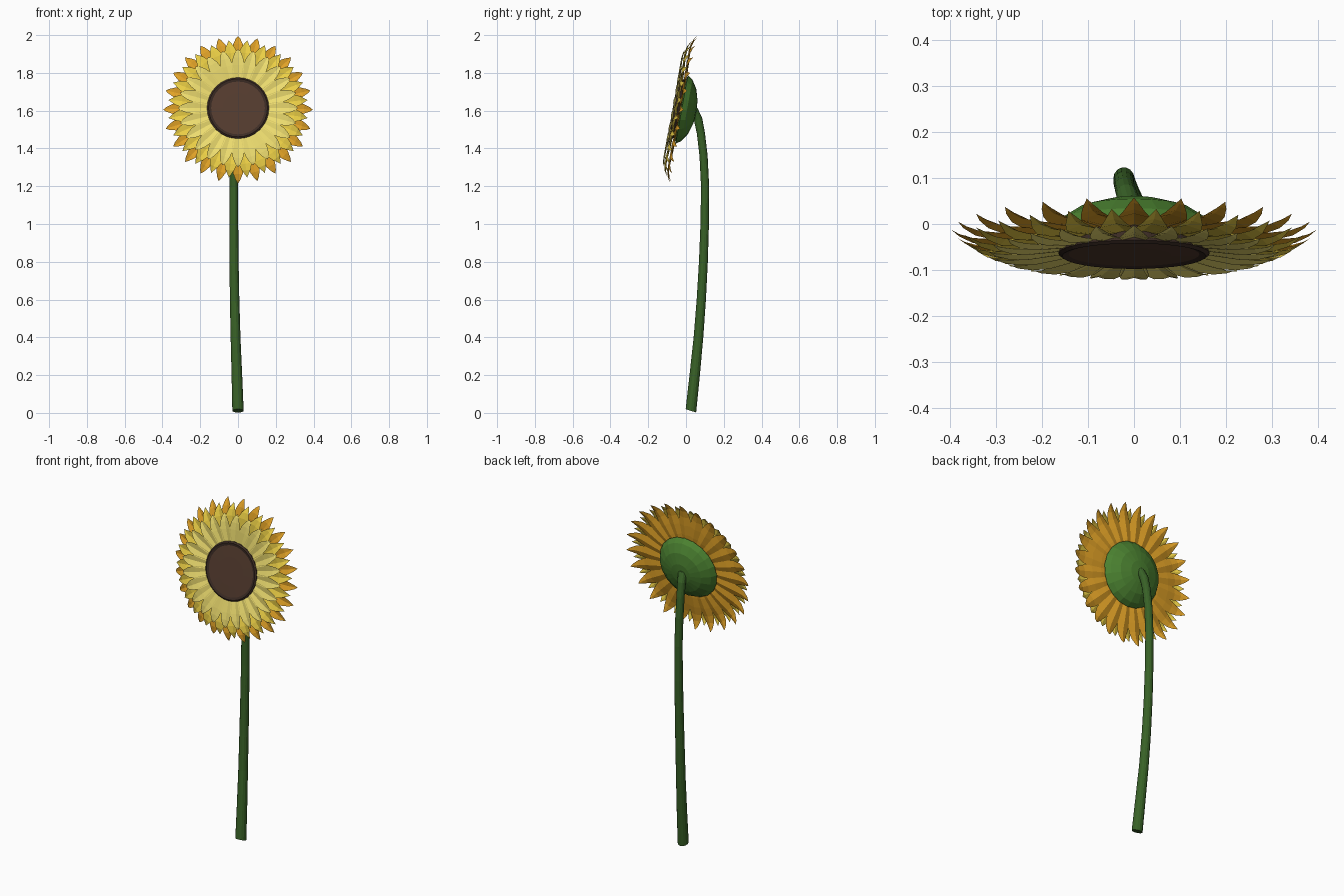
import bpy, bmesh, math
from mathutils import Matrix, Vector

if "Cube" in bpy.data.objects:
    bpy.data.objects.remove(bpy.data.objects["Cube"])


def material(name, rgb):
    m = bpy.data.materials.new(name)
    m.diffuse_color = (*rgb, 1)
    m.use_nodes = True
    m.node_tree.nodes["Principled BSDF"].inputs["Base Color"].default_value = m.diffuse_color
    return m


GREEN = material("stem_green", (0.04, 0.12, 0.02))
LEAF = material("calyx_green", (0.07, 0.22, 0.03))
BROWN = material("seed_brown", (0.09, 0.045, 0.028))
DARK = material("rim_brown", (0.045, 0.025, 0.018))
ORANGE = material("petal_orange", (0.75, 0.36, 0.02))
YELLOW = material("petal_yellow", (0.83, 0.62, 0.06))
PALE = material("petal_pale", (0.85, 0.72, 0.16))

# Head frame: local z is the facing direction, local y points up the flower
HEAD = Matrix.Translation((0, -0.058, 1.613)) @ Matrix.Rotation(math.radians(79.8), 4, 'X')


def finish(name, bm, mat, matrix=HEAD):
    me = bpy.data.meshes.new(name)
    bm.to_mesh(me)
    bm.free()
    me.materials.append(mat)
    ob = bpy.data.objects.new(name, me)
    bpy.context.collection.objects.link(ob)
    ob.matrix_world = matrix
    return ob


def lathe(name, profile, mat, n):
    bm = bmesh.new()
    vs = [bm.verts.new((r, 0, w)) for r, w in profile]
    es = [bm.edges.new(p) for p in zip(vs, vs[1:])]
    bmesh.ops.spin(bm, geom=vs + es, axis=(0, 0, 1), cent=(0, 0, 0),
                   angle=2 * math.pi, steps=n, use_duplicate=False)
    bmesh.ops.remove_doubles(bm, verts=bm.verts, dist=1e-4)
    bmesh.ops.recalc_face_normals(bm, faces=bm.faces)
    return finish(name, bm, mat)


def petal_ring(name, count, offset, spine, mat):
    """spine: (radius, half width, depth) stations from base to tip."""
    bm = bmesh.new()
    for i in range(count):
        rot = Matrix.Rotation(2 * math.pi * (i + offset) / count, 4, 'Z')
        prev = None
        for r, h, w in spine:
            row = [bm.verts.new(rot @ Vector((k * h, r, w + abs(k) * h * 0.25)))
                   for k in (-1, -0.5, 0, 0.5, 1)] if h else [bm.verts.new(rot @ Vector((0, r, w)))]
            if prev:
                for j in range(4):
                    if h:
                        bm.faces.new((prev[j], prev[j + 1], row[j + 1], row[j]))
                    else:
                        bm.faces.new((prev[j], prev[j + 1], row[0]))
            prev = row
    return finish(name, bm, mat)


# Three rings of petals, back to front
petal_ring("back_petals", 24, 0,
           [(0.14, 0.024, -0.03), (0.20, 0.034, -0.032), (0.26, 0.040, -0.030),
            (0.31, 0.036, -0.026), (0.35, 0.025, -0.028), (0.38, 0.012, -0.037),
            (0.396, 0, -0.046)], ORANGE)
petal_ring("middle_petals", 24, 0.5,
           [(0.13, 0.022, -0.016), (0.19, 0.032, -0.014), (0.25, 0.039, -0.010),
            (0.30, 0.035, -0.006), (0.335, 0.022, -0.010), (0.372, 0, -0.026)], YELLOW)
petal_ring("front_petals", 24, 0,
           [(0.13, 0.020, -0.004), (0.18, 0.028, 0.001), (0.23, 0.033, 0.006),
            (0.27, 0.027, 0.008), (0.30, 0.015, 0.006), (0.318, 0, 0.001)], PALE)

# Seed disc with raised rim
lathe("disc_rim", [(0.15, -0.03), (0.164, -0.01), (0.164, 0.006), (0.156, 0.012), (0.142, 0.008)], DARK, 32)
lathe("seed_disc", [(0.143, 0.008), (0.08, 0.009), (0, 0.009)], BROWN, 32)

# Faceted green calyx behind the petals
lathe("calyx", [(0.14, -0.028), (0.184, -0.036), (0.165, -0.064), (0.12, -0.093),
                (0.06, -0.11), (0, -0.115)], LEAF, 20)

# Tapered, bent stem: (x, y, z, radius)
PATH = [(0, 0.026, 0.011, 0.030), (-0.006, 0.046, 0.2, 0.028), (-0.013, 0.066, 0.4, 0.026),
        (-0.018, 0.081, 0.6, 0.025), (-0.021, 0.092, 0.8, 0.024), (-0.022, 0.099, 1.0, 0.023),
        (-0.022, 0.101, 1.2, 0.022), (-0.022, 0.093, 1.36, 0.022), (-0.020, 0.079, 1.48, 0.022),
        (-0.016, 0.064, 1.555, 0.023), (-0.009, 0.044, 1.597, 0.024), (0, 0.01, 1.612, 0.025)]
SIDES = 14
bm = bmesh.new()
pts = [Vector(p[:3]) for p in PATH]
rings = []
for i, p in enumerate(PATH):
    t = (pts[min(i + 1, len(pts) - 1)] - pts[max(i - 1, 0)]).normalized()
    if i == 0:
        t = Vector((0, 0.33, 1)).normalized()
    u = (Vector((1, 0, 0)) - t * t.x).normalized()
    v = t.cross(u)
    rings.append([bm.verts.new(pts[i] + p[3] * (u * math.cos(a) + v * math.sin(a)))
                  for a in (2 * math.pi * k / SIDES for k in range(SIDES))])
for a, b in zip(rings, rings[1:]):
    for k in range(SIDES):
        n = (k + 1) % SIDES
        bm.faces.new((a[k], a[n], b[n], b[k]))
bm.faces.new(rings[0][::-1])
bm.faces.new(rings[-1])
finish("stem", bm, GREEN, Matrix.Identity(4))
